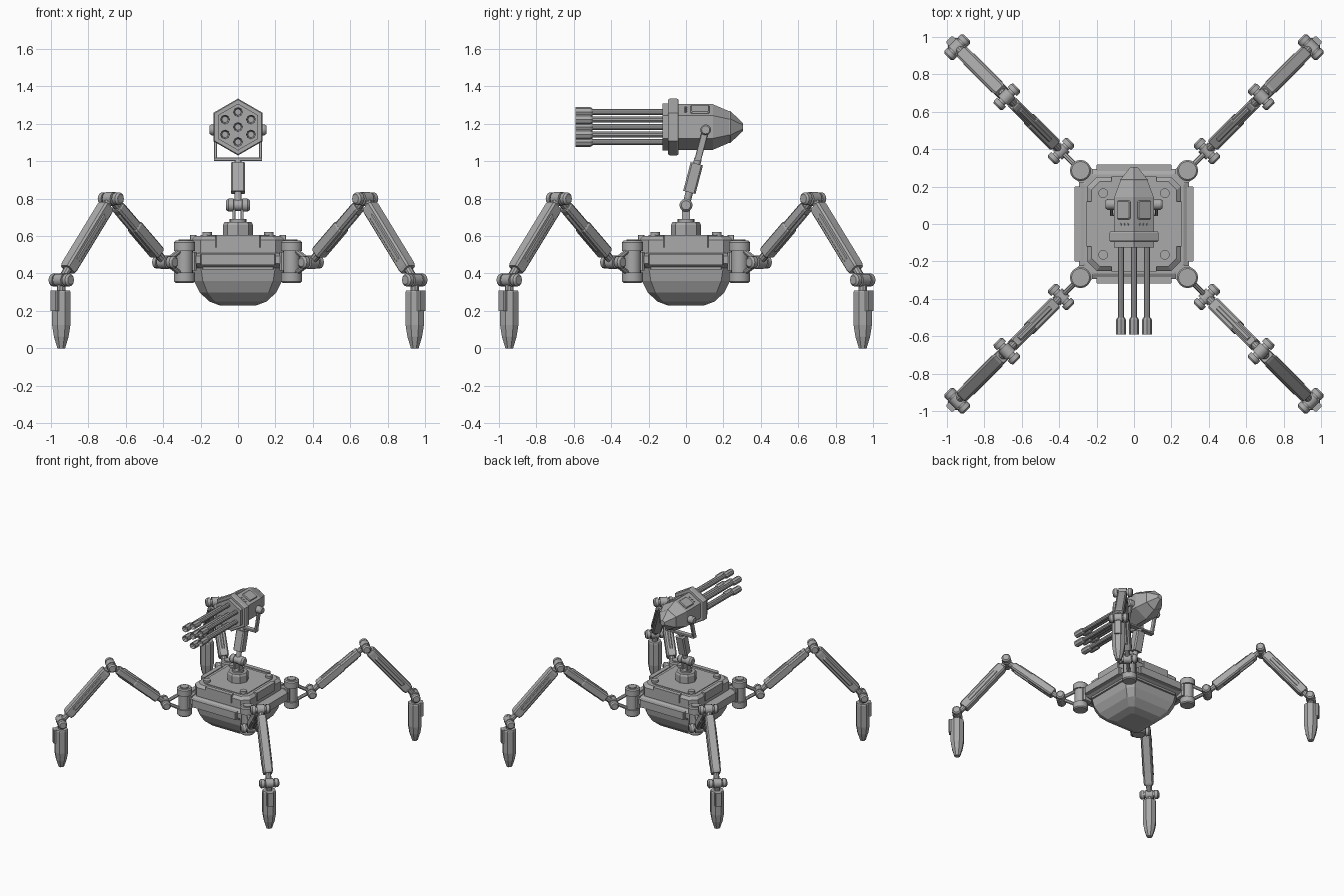
import bpy, bmesh, math
from mathutils import Vector, Matrix

if "Cube" in bpy.data.objects:
    bpy.data.objects.remove(bpy.data.objects["Cube"])

metal = bpy.data.materials.new("grey_metal")
metal.diffuse_color = (0.4, 0.4, 0.4, 1)
metal.use_nodes = True
metal.node_tree.nodes["Principled BSDF"].inputs["Base Color"].default_value = metal.diffuse_color


def ngon(n, r=1.0, phase=0.0):
    return [(r * math.cos(phase + 2 * math.pi * i / n), r * math.sin(phase + 2 * math.pi * i / n)) for i in range(n)]


def rect(w, h, c):
    """Rectangle of half sizes w, h with cut corners of size c."""
    return [(w, c - h), (w, h - c), (w - c, h), (c - w, h), (-w, h - c), (-w, c - h), (c - w, -h), (w - c, -h)]


def loft(name, a, b, side, section, stations=((0, 1), (1, 1)), smooth=False):
    """Sweep a section from a to b; side is the section's first axis; stations are (fraction, scale)."""
    a, b = Vector(a), Vector(b)
    d = (b - a).normalized()
    u = Vector(side)
    u = (u - d * u.dot(d)).normalized()
    v = d.cross(u)
    bm = bmesh.new()
    rings = [[bm.verts.new(a.lerp(b, t) + (u * p + v * q) * s) for p, q in section] for t, s in stations]
    n = len(section)
    for r0, r1 in zip(rings, rings[1:]):
        for i in range(n):
            bm.faces.new((r0[i], r0[(i + 1) % n], r1[(i + 1) % n], r1[i]))
    bm.faces.new(rings[0][::-1])
    bm.faces.new(rings[-1])
    bmesh.ops.recalc_face_normals(bm, faces=bm.faces)
    me = bpy.data.meshes.new(name)
    bm.to_mesh(me)
    bm.free()
    me.materials.append(metal)
    ob = bpy.data.objects.new(name, me)
    bpy.context.collection.objects.link(ob)
    if smooth:
        bpy.ops.object.select_all(action='DESELECT')
        ob.select_set(True)
        bpy.context.view_layer.objects.active = ob
        bpy.ops.object.shade_smooth_by_angle(angle=math.radians(32))
    return ob


def rod(name, a, b, r, n=16, stations=((0, 1), (1, 1))):
    side = (0, 0, 1) if abs((Vector(b) - Vector(a)).normalized().z) < 0.9 else (1, 0, 0)
    return loft(name, a, b, side, ngon(n, r), stations, n > 8)


def box(name, c, s):
    x, y, z = c
    return loft(name, (x, y, z - s[2] / 2), (x, y, z + s[2] / 2), (1, 0, 0),
                rect(s[0] / 2, s[1] / 2, min(s[:2]) * 0.12))


def slab(name, z0, z1, half, cut, stations=((0, 1), (1, 1))):
    return loft(name, (0, 0, z0), (0, 0, z1), (1, 0, 0), rect(half, half, cut), stations)


def four(parts):
    """Repeat parts at quarter turns about the vertical axis."""
    for ob in parts:
        for k in range(1, 4):
            c = bpy.data.objects.new(ob.name + "_copy", ob.data)
            c.matrix_world = Matrix.Rotation(k * math.pi / 2, 4, 'Z')
            bpy.context.collection.objects.link(c)


# --- Body ---
slab("belly", 0.23, 0.44, 0.25, 0.05, ((0, 0.4), (0.1, 0.62), (0.33, 0.82), (0.62, 0.94), (1, 1)))
slab("chassis", 0.43, 0.51, 0.295, 0.06, ((0, 0.85), (0.3, 1), (0.8, 1), (1, 0.9)))
slab("upper_hull", 0.50, 0.60, 0.25, 0.05, ((0, 1), (0.8, 1), (1, 0.91)))
slab("deck", 0.595, 0.605, 0.2, 0.04)
four([
    box("hull_panel", (0, -0.24, 0.572), (0.24, 0.035, 0.068)),
    box("side_rail", (0, -0.3, 0.475), (0.4, 0.035, 0.06)),
    box("belly_lip", (0, -0.246, 0.435), (0.38, 0.03, 0.03)),
    rod("deck_bolt", (0.165, 0.165, 0.6), (0.165, 0.165, 0.622), 0.026, 12),
])

# --- Legs, built on the +x +y diagonal ---
T = Vector((1, -1, 0)).normalized()   # axle direction
R = Vector((1, 1, 0)).normalized()    # outward direction


def P(c, z):
    return Vector((c, c, z))


def joint(name, p, half, r):
    return [rod(name + "_axle", p - T * half, p + T * half, r * 0.62),
            rod(name + "_hub", p - T * 0.03, p + T * 0.03, r, 12),
            rod(name + "_cap_a", p + T * (half - 0.035), p + T * half, r * 0.95, 12, ((0, 1), (0.7, 1), (1, 0.7))),
            rod(name + "_cap_b", p - T * (half - 0.035), p - T * half, r * 0.95, 12, ((0, 1), (0.7, 1), (1, 0.7)))]


hip, knee, ankle = P(0.39, 0.46), P(0.68, 0.8), P(0.945, 0.365)
leg = [
    rod("corner_post", P(0.286, 0.36), P(0.286, 0.56), 0.045),
    rod("post_top", P(0.286, 0.52), P(0.286, 0.575), 0.057, 16, ((0, 1), (0.85, 1), (1, 0.85))),
    rod("post_bolt", P(0.286, 0.57), P(0.286, 0.582), 0.033, 12),
    rod("post_foot", P(0.286, 0.35), P(0.286, 0.405), 0.057, 16, ((0, 0.85), (0.15, 1), (1, 1))),
    box("post_bracket", P(0.262, 0.465), (0.08, 0.08, 0.1)),
    rod("strut_upper", P(0.30, 0.53), hip, 0.014, 8),
    rod("strut_lower", P(0.30, 0.395), hip, 0.014, 8),
]
leg += joint("hip", hip, 0.075, 0.036) + joint("knee", knee, 0.075, 0.036) + joint("ankle", ankle, 0.073, 0.036)


def limb(name, a, b, t0, t1, w, h):
    return loft(name, a.lerp(b, t0), a.lerp(b, t1), T, rect(w, h, 0.01), ((0, 0.88), (0.04, 1), (0.96, 1), (1, 0.88)))


leg += [
    rod("thigh_rod", hip, knee, 0.022, 10),
    limb("thigh_lower", hip, knee, 0.14, 0.57, 0.037, 0.034),
    limb("thigh_upper", hip, knee, 0.55, 0.88, 0.032, 0.029),
    limb("thigh_strip", hip, knee, 0.24, 0.82, 0.016, 0.04),
    rod("shin_rod", knee, ankle, 0.022, 10),
    limb("shin", knee, ankle, 0.09, 0.87, 0.036, 0.038),
    limb("shin_side_plate", knee, ankle, 0.2, 0.76, 0.041, 0.02),
    rod("ankle_pin", P(0.945, 0.36), P(0.945, 0.29), 0.024, 10),
    loft("foot", P(0.945, 0.31), P(0.945, 0), T, ngon(8, 0.053, math.pi / 8),
         ((0, 0.92), (0.03, 1), (0.6, 1), (0.8, 0.8), (1, 0.42))),
    loft("foot_plate", P(0.945, 0.2) + R * 0.045, P(0.945, 0.31) + R * 0.045, T, rect(0.026, 0.018, 0.006)),
]
four(leg)

# --- Turret mast ---
rod("turret_base", (0, 0, 0.6), (0, 0, 0.675), 0.08, 8, ((0, 1), (0.8, 1), (1, 0.9)))
rod("turret_collar", (0, 0, 0.67), (0, 0, 0.69), 0.045)
for x in (-0.022, 0.022):
    box("mast_fork", (x, 0, 0.715), (0.016, 0.045, 0.09))
rod("mast_axle", (-0.064, 0, 0.765), (0.064, 0, 0.765), 0.035, 16,
    ((0, 0.7), (0.1, 1), (0.32, 1), (0.33, 0.85), (0.67, 0.85), (0.68, 1), (0.9, 1), (1, 0.7)))
pivot, trunnion = Vector((0, 0, 0.765)), Vector((0, 0.105, 1.168))
rod("mast_rod", pivot, pivot.lerp(trunnion, 0.6), 0.02, 12)
loft("mast_sleeve", pivot.lerp(trunnion, 0.17), pivot.lerp(trunnion, 0.55), (1, 0, 0), rect(0.038, 0.034, 0.009))

# --- Yoke holding the gun ---
low = pivot.lerp(trunnion, 0.61)
loft("yoke_bar", low - Vector((0.127, 0, 0)), low + Vector((0.127, 0, 0)), (0, 1, 0), rect(0.02, 0.009, 0.003))
for s in (-1, 1):
    off = Vector((s * 0.12, 0, 0))
    loft("yoke_arm", low + off, trunnion + off, (1, 0, 0), rect(0.008, 0.018, 0.003))
    rod("trunnion", trunnion + Vector((s * 0.08, 0, 0)), trunnion + Vector((s * 0.152, 0, 0)), 0.029, 12,
        ((0, 1), (0.85, 1), (1, 0.75)))

# --- Rotary gun: hexagonal housing with a point upward ---
Z = 1.183


def hexa(name, y0, y1, r, stations=((0, 1), (1, 1))):
    return loft(name, (0, y0, Z), (0, y1, Z), (0, 0, 1), ngon(6, r), stations)


hexa("collar_front", -0.125, -0.085, 0.125)
hexa("collar", -0.095, -0.04, 0.152, ((0, 0.96), (0.15, 1), (0.85, 1), (1, 0.96)))
hexa("housing", -0.045, 0.24, 0.122, ((0, 1), (0.66, 1), (1, 0.66)))
hexa("tail_cap", 0.225, 0.305, 0.085, ((0, 1), (0.15, 1), (1, 0.25)))
for s in (-1, 1):
    # Raised hatch and vents on each upper sloping face
    n = Vector((s * 0.5, 0, math.sqrt(3) / 2))
    c = Vector((0, 0, Z)) + n * 0.1
    along = Vector((math.sqrt(3) / 2 * s, 0, -0.5))
    m = c + Vector((0, 0.075, 0))
    loft("hatch", m, m + n * 0.016, (0, 1, 0), rect(0.05, 0.04, 0.006), ((0, 1), (0.6, 1), (1, 0.9)))
    for k in (-1, 0, 1):
        v = c + along * (k * 0.022) + Vector((0, -0.002, 0))
        rod("vent", v, v + n * 0.012, 0.007, 8)

# --- Barrels: one centre and six around ---
for i, (bx, bz) in enumerate([(0, 0)] + ngon(6, 0.08, math.pi / 2)):
    rod("barrel", (bx, -0.1, Z + bz), (bx, -0.53, Z + bz), 0.017, 10)
    tip = rod("muzzle", (bx, -0.5, Z + bz), (bx, -0.59, Z + bz), 0.026, 8, ((0, 0.75), (0.12, 1), (1, 1)))
    # Hollow bore
    bm = bmesh.new()
    bm.from_mesh(tip.data)
    end = min(bm.faces, key=lambda f: f.calc_center_median().y)
    bmesh.ops.inset_region(bm, faces=[end], thickness=0.009)
    bmesh.ops.translate(bm, verts=end.verts, vec=(0, 0.03, 0))
    bm.to_mesh(tip.data)
    bm.free()
